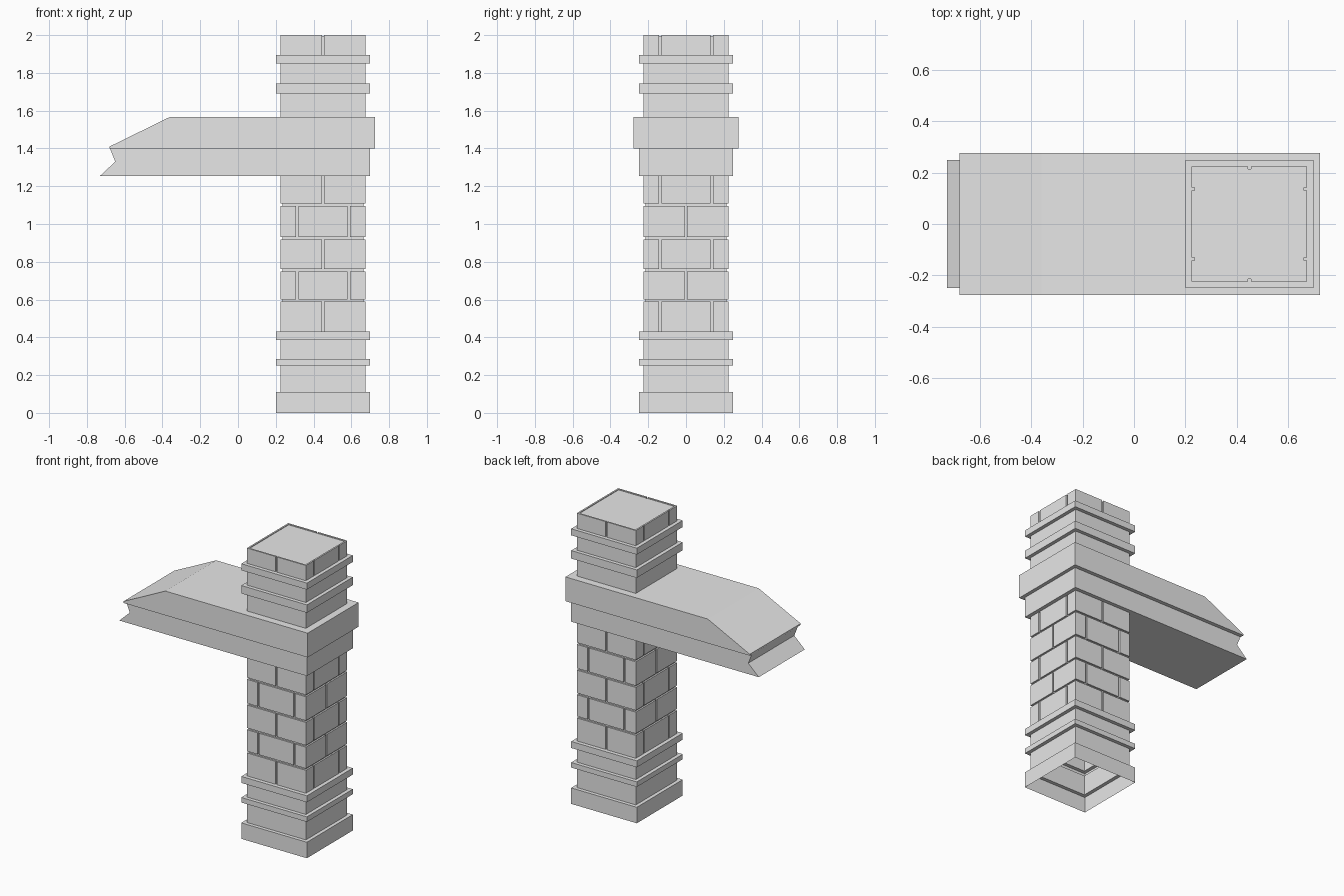
import bpy
import bmesh

cube = bpy.data.objects.get("Cube")
if cube:
    bpy.data.objects.remove(cube, do_unlink=True)

CX = 0.45      # pillar centre
HALF = 0.225   # pillar half width
CORE = 0.214   # half width behind the mortar joints
WIDE = 0.25    # half width of base and bands
GAP = 0.006    # half of a mortar joint


def make_material(name, value):
    mat = bpy.data.materials.new(name)
    mat.use_nodes = True
    colour = (value, value, value, 1)
    mat.diffuse_color = colour
    bsdf = mat.node_tree.nodes["Principled BSDF"]
    bsdf.inputs["Base Color"].default_value = colour
    bsdf.inputs["Roughness"].default_value = 0.8
    return mat


STONE = make_material("pale grey stone", 0.8)


def finish(name, bm, x=0.0):
    bmesh.ops.recalc_face_normals(bm, faces=bm.faces)
    mesh = bpy.data.meshes.new(name)
    bm.to_mesh(mesh)
    bm.free()
    mesh.materials.append(STONE)
    obj = bpy.data.objects.new(name, mesh)
    obj.location.x = x
    bpy.context.collection.objects.link(obj)
    return obj


def add_prism(bm, outline, shift):
    """Extrude a closed outline of 3D points by a shift vector."""
    face = bm.faces.new([bm.verts.new(p) for p in outline])
    new = bmesh.ops.extrude_face_region(bm, geom=[face])["geom"]
    verts = [v for v in new if isinstance(v, bmesh.types.BMVert)]
    bmesh.ops.translate(bm, verts=verts, vec=shift)


def square_shell(name, profile, cap=False):
    """Sweep (half width, z) steps round a square, open at the bottom."""
    bm = bmesh.new()
    rings = [[bm.verts.new((sx * h, sy * h, z))
              for sx, sy in ((-1, -1), (1, -1), (1, 1), (-1, 1))]
             for h, z in profile]
    for low, high in zip(rings, rings[1:]):
        for i in range(4):
            j = (i + 1) % 4
            bm.faces.new((low[i], low[j], high[j], high[i]))
    if cap:
        bm.faces.new(rings[-1])
    return finish(name, bm, CX)


def steps(levels):
    """Turn (half width, bottom, top) levels into a stepped profile."""
    return [(h, z) for h, low, high in levels for z in (low, high)]


def brick_course(name, low, high, turned):
    """Four corner bricks and two middle bricks round the pillar."""
    bm = bmesh.new()
    joint = 0.137
    corner = [(GAP, HALF), (HALF, HALF), (HALF, joint + GAP),
              (CORE, joint + GAP), (CORE, CORE), (GAP, CORE)]
    end = joint - GAP
    middle = [(CORE, -end), (HALF, -end), (HALF, end), (CORE, end)]
    outlines = [[(sx * x, sy * y) for x, y in corner]
                for sx in (-1, 1) for sy in (-1, 1)]
    outlines += [[(s * x, y) for x, y in middle] for s in (-1, 1)]
    for outline in outlines:
        if turned:
            outline = [(y, x) for x, y in outline]
        add_prism(bm, [(x, y, low) for x, y in outline], (0, 0, high - low))
    finish(name, bm, CX)


# Stepped base and the core behind the lower brickwork
square_shell("pillar_base", steps([
    (WIDE, 0, 0.11), (HALF, 0.11, 0.25), (WIDE, 0.25, 0.285),
    (HALF, 0.285, 0.385), (WIDE, 0.385, 0.43), (CORE, 0.43, 1.26)]))

# Banded upper shaft with its capped core
square_shell("pillar_top", steps([
    (HALF, 1.56, 1.69), (WIDE, 1.69, 1.745), (HALF, 1.745, 1.85),
    (WIDE, 1.85, 1.895), (CORE, 1.895, 1.995)]), cap=True)

# Brick courses, with alternating joints
joints = [0.425, 0.595, 0.755, 0.925, 1.102, 1.26]
for i, (low, high) in enumerate(zip(joints, joints[1:])):
    brick_course(f"brick_course_{i + 1}", low + GAP, high - GAP, i % 2 == 1)
brick_course("top_brick_course", 1.895, 2.0, False)

# Beam: narrow lower layer with a notched end, wider sloped upper layer
BEAMS = {
    "beam_lower": (0.25, [(0.70, 1.255), (0.70, 1.405), (-0.68, 1.405),
                          (-0.65, 1.33), (-0.73, 1.255)]),
    "beam_upper": (0.277, [(0.725, 1.4), (0.725, 1.567), (-0.36, 1.567),
                           (-0.68, 1.41), (-0.68, 1.4)]),
}
for name, (half, side) in BEAMS.items():
    bm = bmesh.new()
    add_prism(bm, [(x, -half, z) for x, z in side], (0, 2 * half, 0))
    finish(name, bm)
